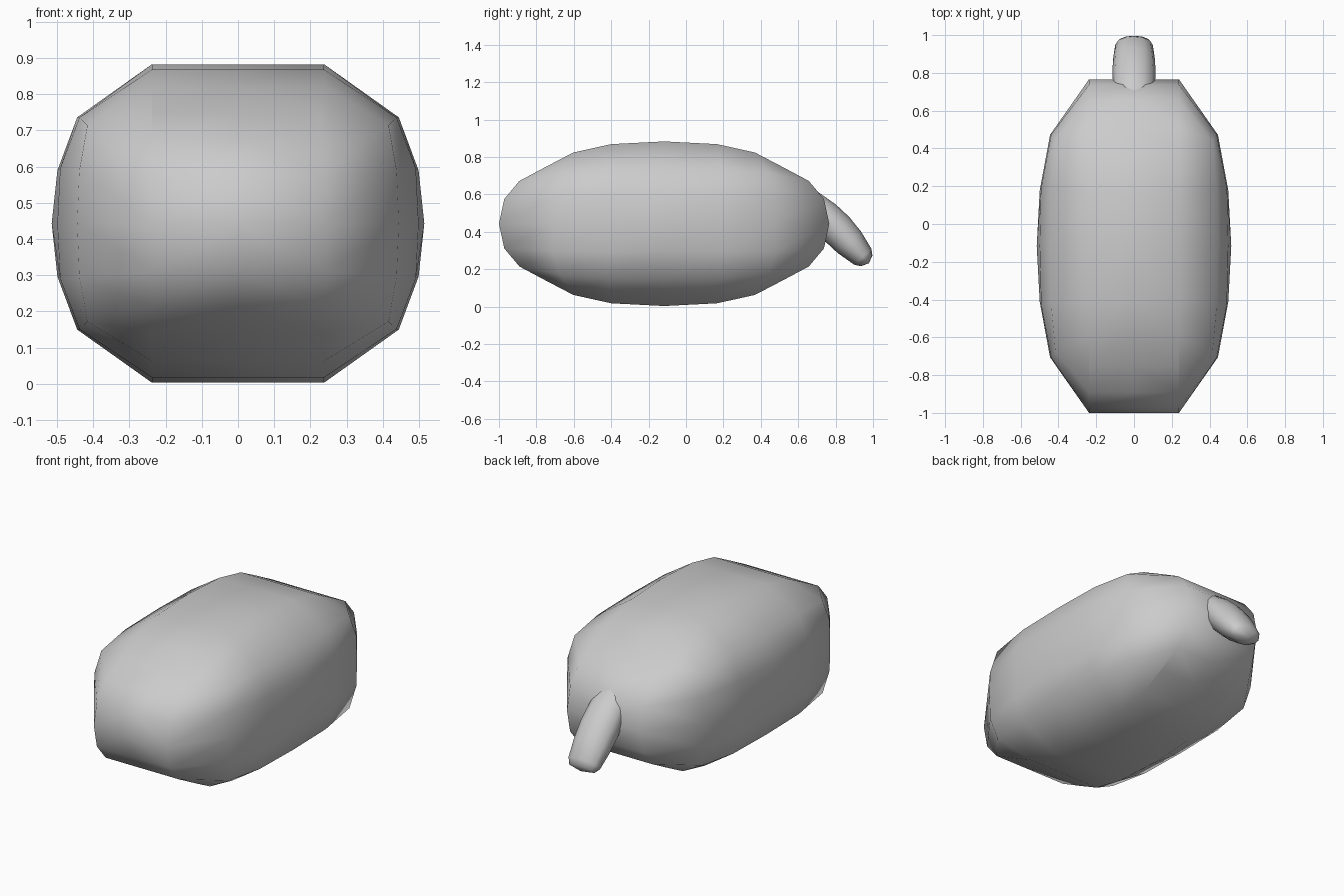
import bpy, bmesh, math

if "Cube" in bpy.data.objects:
    bpy.data.objects.remove(bpy.data.objects["Cube"])

# Quarter outline of the body's side profile (unit half-lengths): end edge and top edge
END = [(1, 0), (.968, .30), (.876, .52), (.717, .69)]
TOP = [(0, 1), (.32, .967), (.55, .865), (.717, .69)]


def patch(i, j):
    """Blend the outline inward to place grid point (i, j), each from -3 to 3."""
    u, v = abs(i) / 3, abs(j) / 3
    e, f, c = END[abs(j)], TOP[abs(i)], END[3]
    p = []
    for k in (0, 1):
        ux, vx = (1, 0)[k], (0, 1)[k]
        p.append(u * e[k] + (1 - u) * v * vx + v * f[k] + (1 - v) * u * ux
                 - (u * v * c[k] + u * (1 - v) * ux + (1 - u) * v * vx))
    m = max(u, v)
    h = ((1 - m * m) * (1 - u * u) * (1 - v * v)) ** .25
    return math.copysign(p[0], i), math.copysign(p[1], j), h


def finish(bm, name):
    bmesh.ops.recalc_face_normals(bm, faces=bm.faces)
    me = bpy.data.meshes.new(name)
    bm.to_mesh(me)
    bm.free()
    me.shade_smooth()
    ob = bpy.data.objects.new(name, me)
    bpy.context.collection.objects.link(ob)
    return ob


# Body: domed side grid, flat band across the middle, mirrored
bm = bmesh.new()
grid = {}
for i in range(-3, 4):
    for j in range(-3, 4):
        y, z, h = patch(i, j)
        grid[i, j] = bm.verts.new((.238 + .277 * h, -.117 + .883 * y, .443 + .44 * z))
for i in range(-3, 3):
    for j in range(-3, 3):
        bm.faces.new((grid[i, j], grid[i + 1, j], grid[i + 1, j + 1], grid[i, j + 1]))
rim = [e for e in bm.edges if e.is_boundary]
band = bmesh.ops.extrude_edge_only(bm, edges=rim)["geom"]
for v in band:
    if isinstance(v, bmesh.types.BMVert):
        v.co.x = 0
body = finish(bm, "body")
# outward direction: the half shell is open, so make sure the side faces +x
if sum(p.normal.x for p in body.data.polygons) < 0:
    body.data.flip_normals()
mir = body.modifiers.new("mirror", 'MIRROR')
mir.use_axis[0] = True

# Tail: blunt flattened ellipsoid pointing down and back
HALF = [(.235, .72, .45), (.205, .87, .68), (.1, .96, .92)]
rings = [(-t, a, b) for t, a, b in HALF] + [(0, 1, 1)] + HALF[::-1]
N = 12
ang = math.radians(-47)
ca, sa = math.cos(ang), math.sin(ang)


def place(x, t, p):
    return (x, .806 + t * ca - p * sa, .416 + t * sa + p * ca)


bm = bmesh.new()
loops = []
for t, a, b in rings:
    loops.append([bm.verts.new(place(.115 * a * math.cos(2 * math.pi * k / N), t,
                                     .092 * b * math.sin(2 * math.pi * k / N)))
                  for k in range(N)])
for r, s in zip(loops, loops[1:]):
    for k in range(N):
        bm.faces.new((r[k], r[(k + 1) % N], s[(k + 1) % N], s[k]))
for loop, t in ((loops[0], -.252), (loops[-1], .252)):
    tip = bm.verts.new(place(0, t, 0))
    for k in range(N):
        bm.faces.new((loop[k], loop[(k + 1) % N], tip))
finish(bm, "tail")
